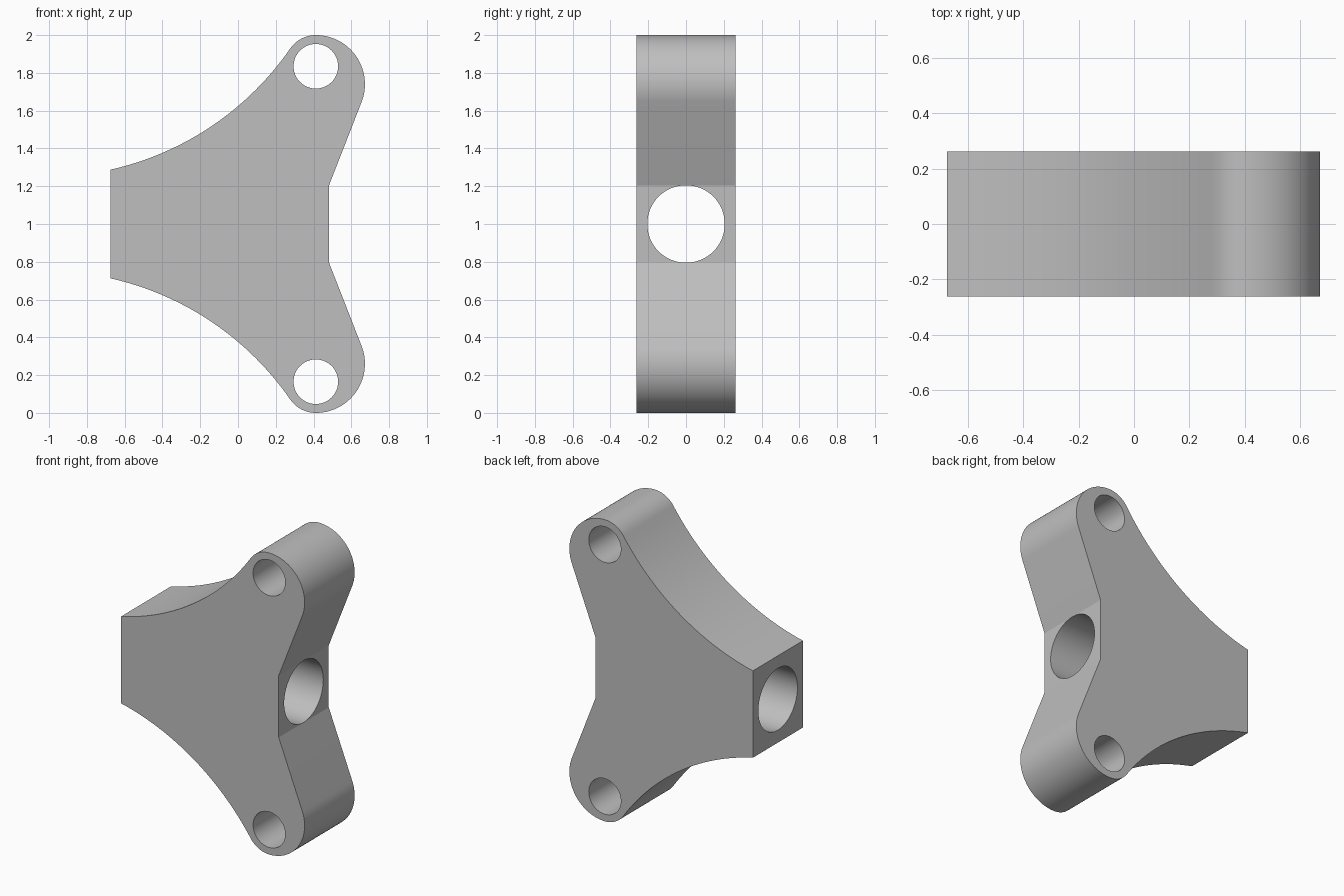
import bpy, bmesh
from math import sin, cos, pi, radians, atan, hypot
from mathutils import Vector

cube = bpy.data.objects.get("Cube")
if cube:
    bpy.data.objects.remove(cube, do_unlink=True)

HALF_DEPTH = 0.262
HOLE_X, HOLE_Z = 0.412, 0.835   # pin hole, z measured from the middle

grey = bpy.data.materials.new("plain grey")
grey.use_nodes = True
colour = (0.52, 0.52, 0.52, 1)
grey.diffuse_color = colour
grey.node_tree.nodes["Principled BSDF"].inputs["Base Color"].default_value = colour


def arc(cx, cz, r, start, end, steps):
    """Points along a circular arc, angles in degrees."""
    angles = [radians(start + (end - start) * i / steps) for i in range(steps + 1)]
    return [(cx + r * cos(a), cz + r * sin(a)) for a in angles]


def sagging_arc(p, q, sag, steps):
    """Arc from p to q that bows to the right of its chord by sag."""
    p, q = Vector(p), Vector(q)
    chord = q - p
    half = 2 * atan(2 * sag / chord.length)
    r = chord.length / (2 * sin(half))
    along = chord.normalized()
    side = Vector((along.y, -along.x))
    mid = (p + q) / 2
    points = []
    for i in range(steps + 1):
        a = half * (2 * i / steps - 1)
        points.append(tuple(mid + along * r * sin(a) + side * r * (cos(a) - cos(half))))
    return points


def cutter(name, radius, depth, location, rotation):
    bpy.ops.mesh.primitive_cylinder_add(vertices=64, radius=radius, depth=depth,
                                        location=location, rotation=rotation)
    ob = bpy.context.object
    ob.name = name
    ob.data.materials.append(grey)
    ob.hide_render = True
    ob.display_type = 'WIRE'
    return ob


# Upper half of the outline: concave flank, rounded lobe, slanted edge to the flat
lobe = arc(HOLE_X, HOLE_Z, 0.165, 145, 90, 12)
lobe += arc(HOLE_X, 0.74, 0.26, 90, -20.7, 28)[1:]
upper = sagging_arc((-0.674, 0.288), lobe[0], 0.108, 32)[:-1] + lobe + [(0.482, 0.205)]
outline = upper + [(x, -z) for x, z in reversed(upper)]

# Bracket body
bm = bmesh.new()
face = bm.faces.new([bm.verts.new((x, -HALF_DEPTH, z + 1)) for x, z in outline])
grown = bmesh.ops.extrude_face_region(bm, geom=[face])
bmesh.ops.translate(bm, vec=(0, 2 * HALF_DEPTH, 0),
                    verts=[v for v in grown["geom"] if isinstance(v, bmesh.types.BMVert)])
bmesh.ops.recalc_face_normals(bm, faces=bm.faces)
mesh = bpy.data.meshes.new("bracket_body")
bm.to_mesh(mesh)
bm.free()
mesh.materials.append(grey)
body = bpy.data.objects.new("bracket_body", mesh)
bpy.context.collection.objects.link(body)

# Two pin holes and the main bore
cutters = [cutter("main_bore_cutter", 0.205, 2, (0, 0, 1), (0, pi / 2, 0))]
for side, sign in (("upper", 1), ("lower", -1)):
    cutters.append(cutter(side + "_pin_hole_cutter", 0.118, 1,
                          (HOLE_X, 0, 1 + sign * HOLE_Z), (pi / 2, 0, 0)))
bpy.ops.object.select_all(action='DESELECT')
body.select_set(True)
bpy.context.view_layer.objects.active = body
for tool in cutters:
    mod = body.modifiers.new(tool.name, 'BOOLEAN')
    mod.operation = 'DIFFERENCE'
    mod.solver = 'EXACT'
    mod.object = tool
    bpy.ops.object.modifier_apply(modifier=mod.name)
for tool in cutters:
    bpy.data.objects.remove(tool, do_unlink=True)

# Smooth curved walls, crisp edges
bpy.ops.object.shade_smooth_by_angle(angle=radians(15))
